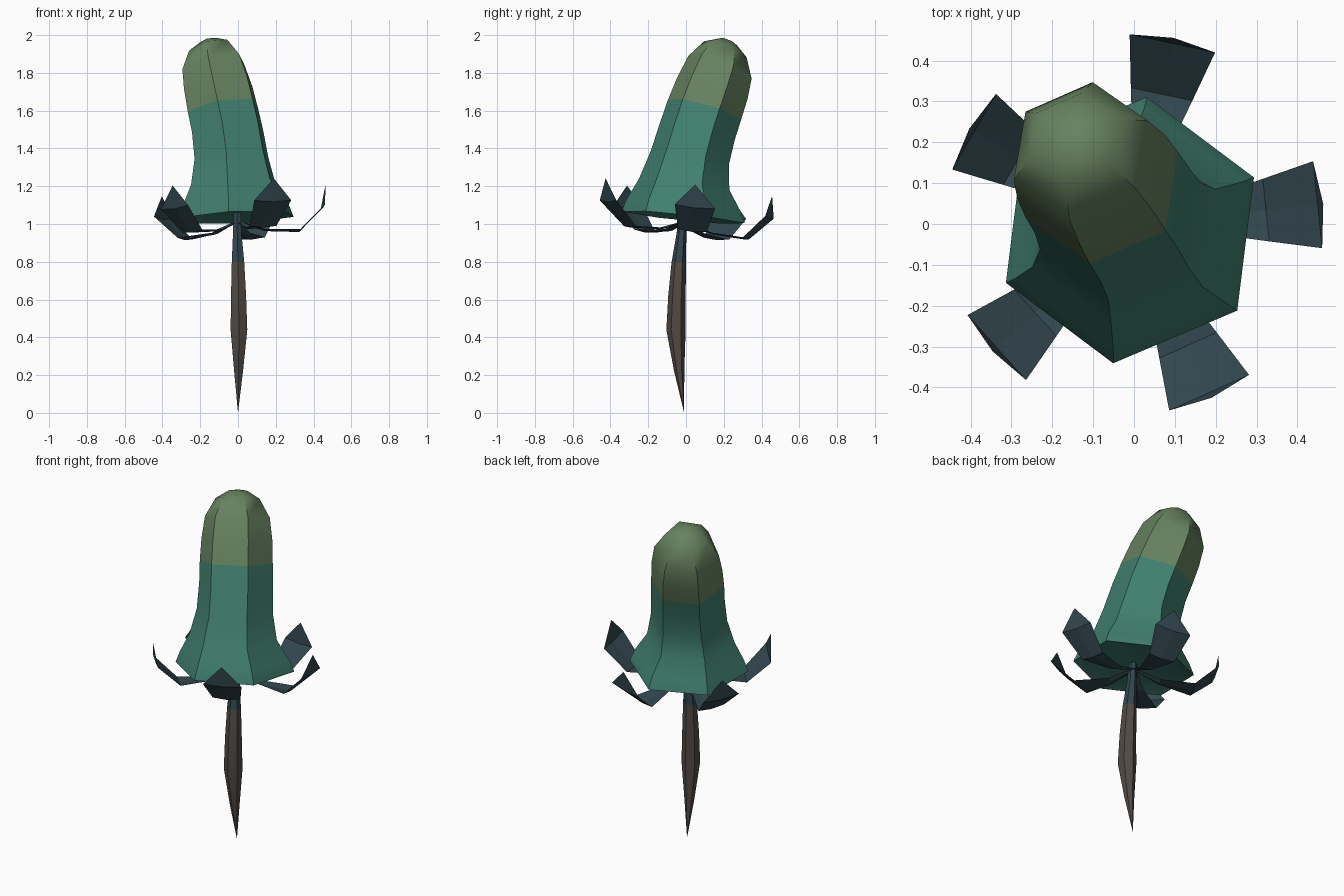
import bpy, bmesh, math
from mathutils import Vector

old = bpy.data.objects.get("Cube")
if old:
    bpy.data.objects.remove(old, do_unlink=True)


def material(name, rgb):
    m = bpy.data.materials.new(name)
    m.use_nodes = True
    m.diffuse_color = (*rgb, 1)
    m.node_tree.nodes["Principled BSDF"].inputs["Base Color"].default_value = (*rgb, 1)
    return m


moss = material("moss_green", (0.135, 0.225, 0.115))
teal = material("teal_green", (0.052, 0.215, 0.16))
slate = material("dark_slate", (0.032, 0.064, 0.078))
bark = material("root_brown", (0.085, 0.07, 0.06))


def finish(name, bm, mats, smooth=None):
    mesh = bpy.data.meshes.new(name)
    bm.to_mesh(mesh)
    bm.free()
    for m in mats:
        mesh.materials.append(m)
    ob = bpy.data.objects.new(name, mesh)
    bpy.context.collection.objects.link(ob)
    if smooth:
        bpy.ops.object.select_all(action='DESELECT')
        ob.select_set(True)
        bpy.context.view_layer.objects.active = ob
        bpy.ops.object.shade_smooth_by_angle(angle=math.radians(smooth))
    return ob


def loft(name, rings, sides, turn, mats, split, smooth):
    """Skin rings of (centre, radius, lean x, lean y); faces from ring 'split' up use slot 1."""
    bm = bmesh.new()
    loops = []
    for c, r, lx, ly in rings:
        if r == 0:
            loops.append([bm.verts.new(c)] * sides)
            continue
        q = Vector((0, 0, 1)).rotation_difference(Vector((lx, ly, 1)))
        loop = []
        for k in range(sides):
            a = math.radians(turn) + math.tau * k / sides
            loop.append(bm.verts.new(Vector(c) + q @ Vector((r * math.cos(a), r * math.sin(a), 0))))
        loops.append(loop)
    for i in range(len(loops) - 1):
        lo, hi = loops[i], loops[i + 1]
        for k in range(sides):
            n = (k + 1) % sides
            corners = list(dict.fromkeys((lo[k], lo[n], hi[n], hi[k])))
            bm.faces.new(corners).material_index = int(i >= split)
    bmesh.ops.recalc_face_normals(bm, faces=bm.faces)
    return finish(name, bm, mats, smooth)


# Leaning six-sided bud with a thin rim and a shallow hollow underneath
bud = [
    ((-0.01, 0, 1.07), 0, 0, 0),
    ((-0.01, -0.01, 1.045), 0.30, -0.05, 0.1),
    ((-0.01, -0.015, 1.035), 0.33, -0.05, 0.1),
    ((-0.01, -0.015, 1.05), 0.325, -0.05, 0.1),
    ((-0.012, -0.015, 1.10), 0.305, -0.05, 0.1),
    ((-0.025, -0.01, 1.21), 0.243, -0.07, 0.13),
    ((-0.035, 0.02, 1.35), 0.212, -0.1, 0.18),
    ((-0.055, 0.06, 1.49), 0.205, -0.13, 0.24),
    ((-0.08, 0.098, 1.605), 0.203, -0.16, 0.28),
    ((-0.105, 0.14, 1.72), 0.197, -0.2, 0.34),
    ((-0.13, 0.18, 1.83), 0.180, -0.24, 0.40),
    ((-0.148, 0.208, 1.925), 0.122, -0.26, 0.42),
    ((-0.155, 0.222, 1.965), 0.05, -0.26, 0.42),
    ((-0.156, 0.224, 1.97), 0, 0, 0),
]
loft("bud", bud, 6, 23, [teal, moss], 8, 50)

# Tapered root running up into a thin stalk
stalk = [
    ((0, -0.01, 0), 0, 0, 0),
    ((0.003, -0.036, 0.22), 0.027, 0, 0),
    ((0.005, -0.053, 0.44), 0.051, 0, 0),
    ((0.003, -0.048, 0.62), 0.046, 0, 0),
    ((0, -0.038, 0.80), 0.038, 0, 0),
    ((-0.004, -0.024, 0.95), 0.026, 0, 0),
    ((-0.005, -0.015, 1.06), 0.022, 0, 0),
]
loft("root_and_stalk", stalk, 6, 30, [bark, slate], 4, 50)

# Five upturned leaves around the stalk: (reach, half width, height)
leaf = [(0.02, 0.015, 1.01), (0.14, 0.032, 0.965), (0.325, 0.077, 0.953), (0.452, 0.107, 1.075)]
for k in range(5):
    a = math.radians(6 + 72 * k)

    def place(reach, side, z):
        x = reach * math.cos(a) - side * math.sin(a)
        y = reach * math.sin(a) + side * math.cos(a)
        return (x, y, z + 0.05 * x - 0.1 * y)

    bm = bmesh.new()
    rows = [[bm.verts.new(place(r, s * w, z - (0.008 if s == 0 else 0))) for s in (-1, 0, 1)]
            for r, w, z in leaf]
    for p, q in zip(rows, rows[1:]):
        for i in (0, 1):
            bm.faces.new((p[i], q[i], q[i + 1], p[i + 1]))
    tip = bm.verts.new(place(0.466, 0, 1.19))
    for i in (0, 1):
        bm.faces.new((rows[-1][i], tip, rows[-1][i + 1]))
    bmesh.ops.recalc_face_normals(bm, faces=bm.faces)
    if sum(f.normal.z for f in bm.faces) < 0:
        bmesh.ops.reverse_faces(bm, faces=bm.faces)
    finish(f"leaf_{k + 1}", bm, [slate])
